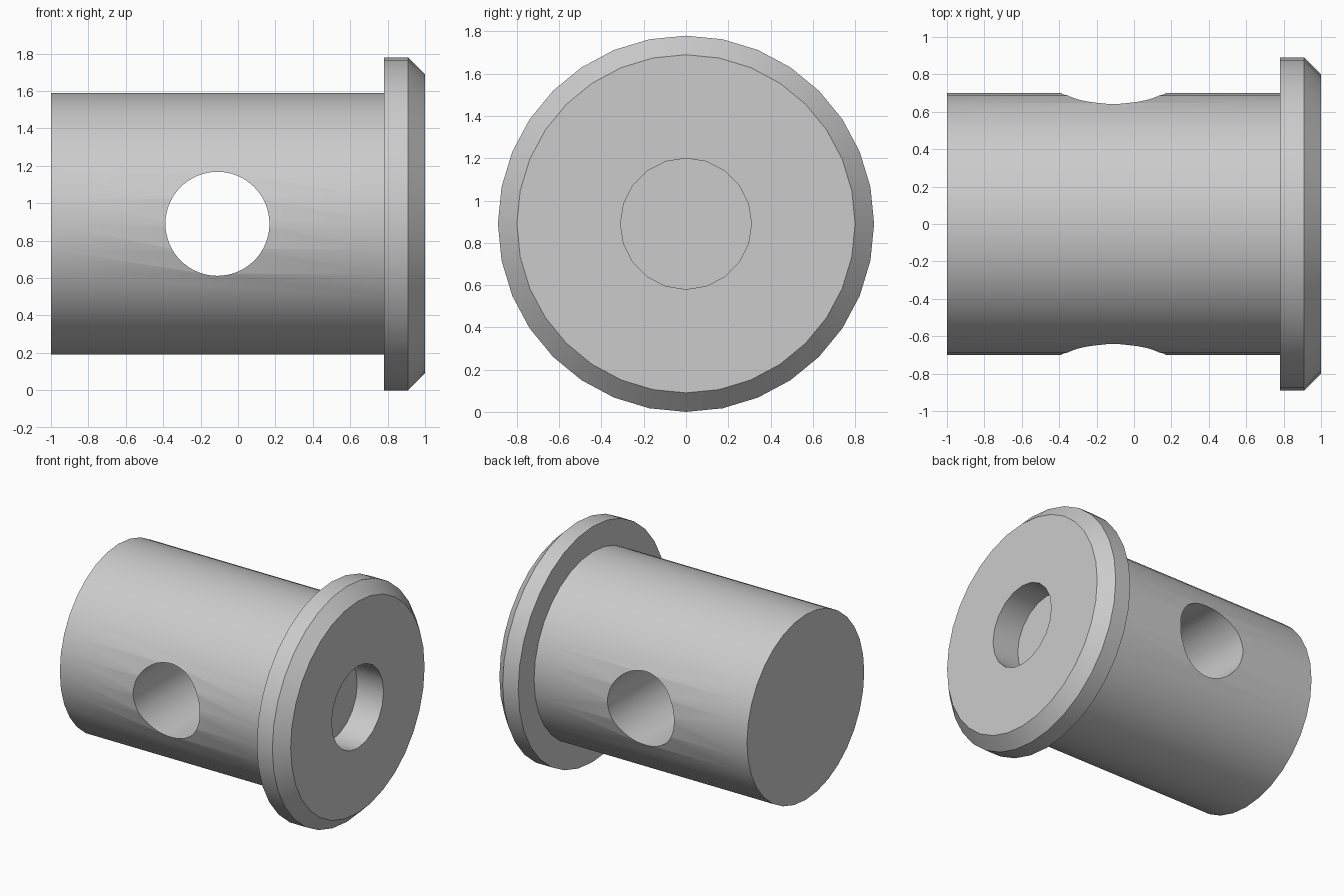
import bpy
import bmesh
import math

if "Cube" in bpy.data.objects:
    bpy.data.objects.remove(bpy.data.objects["Cube"], do_unlink=True)

AXIS_Z = 0.89

metal = bpy.data.materials.new("plain_grey")
metal.use_nodes = True
grey = (0.6, 0.6, 0.6, 1)
metal.diffuse_color = grey
metal.node_tree.nodes["Principled BSDF"].inputs["Base Color"].default_value = grey


def turned(name, profile, sides, across=False, offset=0.0):
    """Closed solid turned about x, or about y when across is set."""
    bm = bmesh.new()
    rings = []
    for pos, radius in profile:
        ring = []
        for i in range(sides):
            a = 2 * math.pi * i / sides
            u, v = radius * math.cos(a), radius * math.sin(a)
            co = (offset + u, pos, AXIS_Z + v) if across else (pos, u, AXIS_Z + v)
            ring.append(bm.verts.new(co))
        rings.append(ring)
    for r0, r1 in zip(rings, rings[1:]):
        for i in range(sides):
            j = (i + 1) % sides
            bm.faces.new((r0[i], r0[j], r1[j], r1[i]))
    bm.faces.new(rings[0])
    bm.faces.new(rings[-1])
    bmesh.ops.recalc_face_normals(bm, faces=bm.faces)
    mesh = bpy.data.meshes.new(name)
    bm.to_mesh(mesh)
    bm.free()
    mesh.materials.append(metal)
    obj = bpy.data.objects.new(name, mesh)
    bpy.context.collection.objects.link(obj)
    return obj


def select_only(obj):
    bpy.ops.object.select_all(action='DESELECT')
    obj.select_set(True)
    bpy.context.view_layer.objects.active = obj


def cut(obj, cutter):
    cutter.hide_render = True
    mod = obj.modifiers.new("hole", 'BOOLEAN')
    mod.operation = 'DIFFERENCE'
    mod.solver = 'EXACT'
    mod.object = cutter
    select_only(obj)
    bpy.ops.object.modifier_apply(modifier=mod.name)
    bpy.data.objects.remove(cutter, do_unlink=True)


# Cylindrical body with a hole right through from front to back
body = turned("body", [(-1, 0.7), (0.78, 0.7)], 32)
cut(body, turned("cross_hole", [(-1.2, 0.278), (1.2, 0.278)], 64,
                 across=True, offset=-0.11))

# Chamfered collar with a bore that stops at the body
collar = turned("collar", [(0.78, 0.89), (0.91, 0.89), (1, 0.8)], 32)
cut(collar, turned("bore", [(0.5, 0.31), (1.2, 0.31)], 20))

for part in (body, collar):
    select_only(part)
    bpy.ops.object.shade_smooth_by_angle(angle=math.radians(30))
